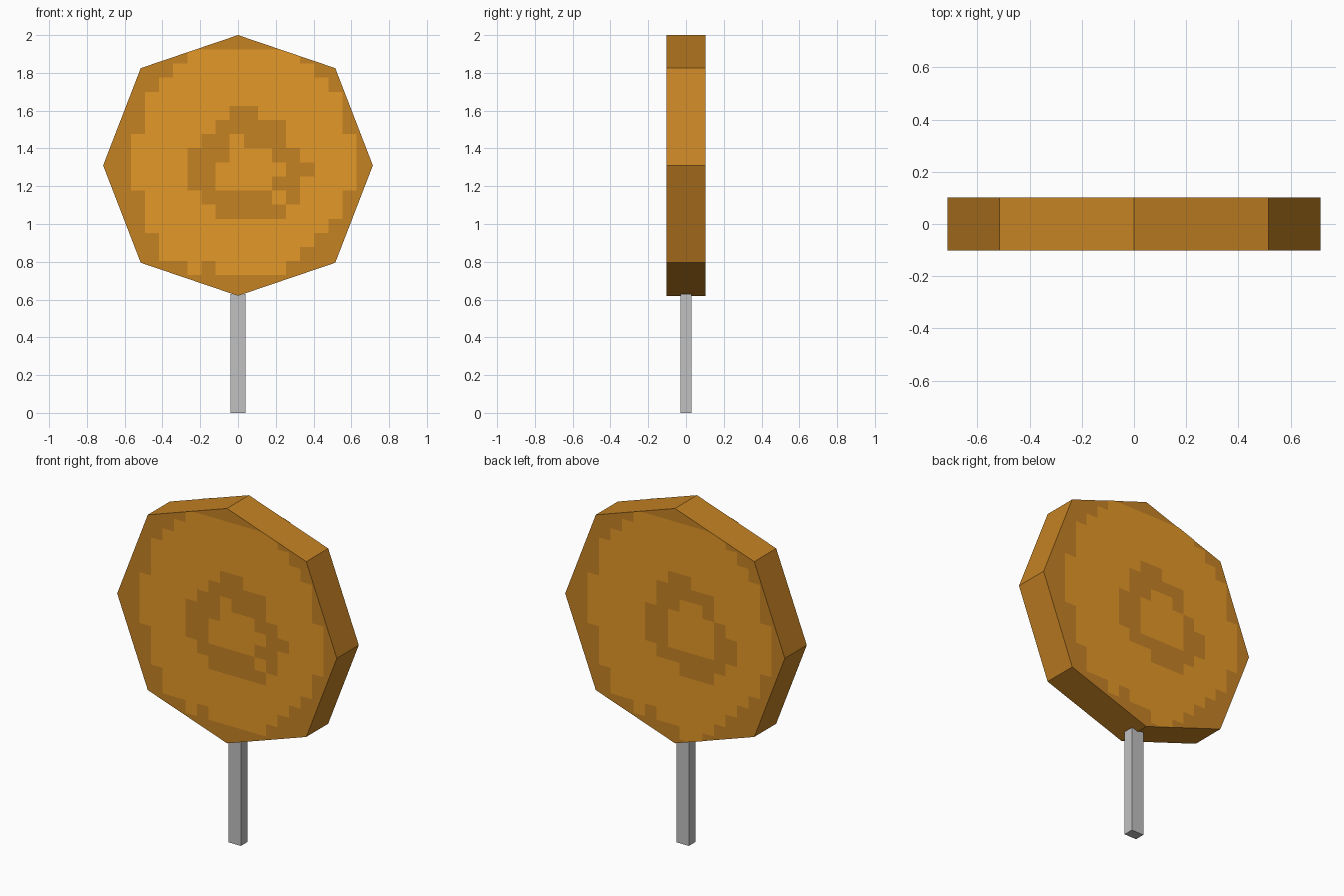
import bpy, bmesh
from mathutils import Vector

if "Cube" in bpy.data.objects:
    bpy.data.objects.remove(bpy.data.objects["Cube"])

CZ = 1.31                 # height of the disc centre
HALF = 0.102              # half thickness of the disc
CELL = 0.0747             # size of one pattern square
X0, TOP = -0.567, 1.924   # left and top edge of the pattern
OCT = [(0, .69), (.515, .515), (.714, 0), (.515, -.515),
       (0, -.69), (-.515, -.515), (-.714, 0), (-.515, .515)]


def material(name, rgb):
    def lin(c):
        c /= 255
        return c / 12.92 if c <= .04045 else ((c + .055) / 1.055) ** 2.4
    m = bpy.data.materials.new(name)
    m.diffuse_color = (*[lin(c) for c in rgb], 1)
    m.use_nodes = True
    m.node_tree.nodes["Principled BSDF"].inputs["Base Color"].default_value = m.diffuse_color
    return m


def finish(bm, name, mat):
    me = bpy.data.meshes.new(name)
    bm.to_mesh(me)
    bm.free()
    me.materials.append(mat)
    ob = bpy.data.objects.new(name, me)
    bpy.context.collection.objects.link(ob)
    return ob


caramel = material("dark_caramel", (197, 130, 36))
amber = material("light_amber", (228, 152, 39))
grey = material("stick_grey", (193, 193, 193))

# Eight-sided candy disc
bm = bmesh.new()
face = bm.faces.new([bm.verts.new((x, -HALF, CZ + z)) for x, z in OCT])
ext = bmesh.ops.extrude_face_region(bm, geom=[face], use_keep_orig=True)
new = [v for v in ext["geom"] if isinstance(v, bmesh.types.BMVert)]
bmesh.ops.translate(bm, verts=new, vec=(0, 2 * HALF, 0))
bmesh.ops.recalc_face_normals(bm, faces=bm.faces)
finish(bm, "candy_disc", caramel)

# Light swirl pattern, one character per square, top row first
UPPER = ["....oooooooo....",
         "...oooooooooo...",
         "..oooooooooooo..",
         ".oooooooooooooo.",
         ".oooooo..oooooo.",
         ".ooooo.....oooo."]
LOWER = [".ooooooooooooo..",
         "..ooooooooooo...",
         "..oooooooooo....",
         "....o.ooooo....."]
FRONT = UPPER + ["ooooo..o...ooooo",
                 "oooo...ooo..oooo",
                 "oooo..ooooo..ooo",
                 "oooo..oooo..oooo",
                 ".oooo.....o.ooo.",
                 ".ooooo.....oooo."] + LOWER
BACK = UPPER + ["oooooo..oo.ooooo",
                "ooooo..oooo.oooo",
                "ooooo..oooo..ooo",
                "ooooo..oooo..ooo",
                ".ooooo......ooo.",
                ".ooooooo...oooo."] + LOWER + ["........oo......"]


def pattern(name, rows, side):
    """Thin sheet of squares on one side (-1 front, 1 back), trimmed to the disc."""
    bm = bmesh.new()
    y = side * (HALF + .003)
    for r, row in enumerate(rows):
        for c, ch in enumerate(row):
            if ch == "o":
                x, z = X0 + c * CELL, TOP - r * CELL
                quad = [(x, z - CELL), (x + CELL, z - CELL), (x + CELL, z), (x, z)]
                bm.faces.new([bm.verts.new((-side * px, y, pz)) for px, pz in quad])
    bmesh.ops.remove_doubles(bm, verts=bm.verts, dist=1e-4)
    for (ax, az), (bx, bz) in zip(OCT, OCT[1:] + OCT[:1]):
        bmesh.ops.bisect_plane(
            bm, geom=bm.verts[:] + bm.edges[:] + bm.faces[:],
            plane_co=(ax, 0, CZ + az), plane_no=Vector((az - bz, 0, bx - ax)),
            clear_outer=True)
    for f in bm.faces:
        f.normal_update()
        if f.normal.y * side < 0:
            f.normal_flip()
    finish(bm, name, amber)


pattern("front_pattern", FRONT, -1)
pattern("back_pattern", BACK, 1)

# Square stick
bm = bmesh.new()
bmesh.ops.create_cube(bm, size=1)
bmesh.ops.scale(bm, verts=bm.verts, vec=(.08, .06, .63))
bmesh.ops.translate(bm, verts=bm.verts, vec=(0, 0, .315))
finish(bm, "stick", grey)
